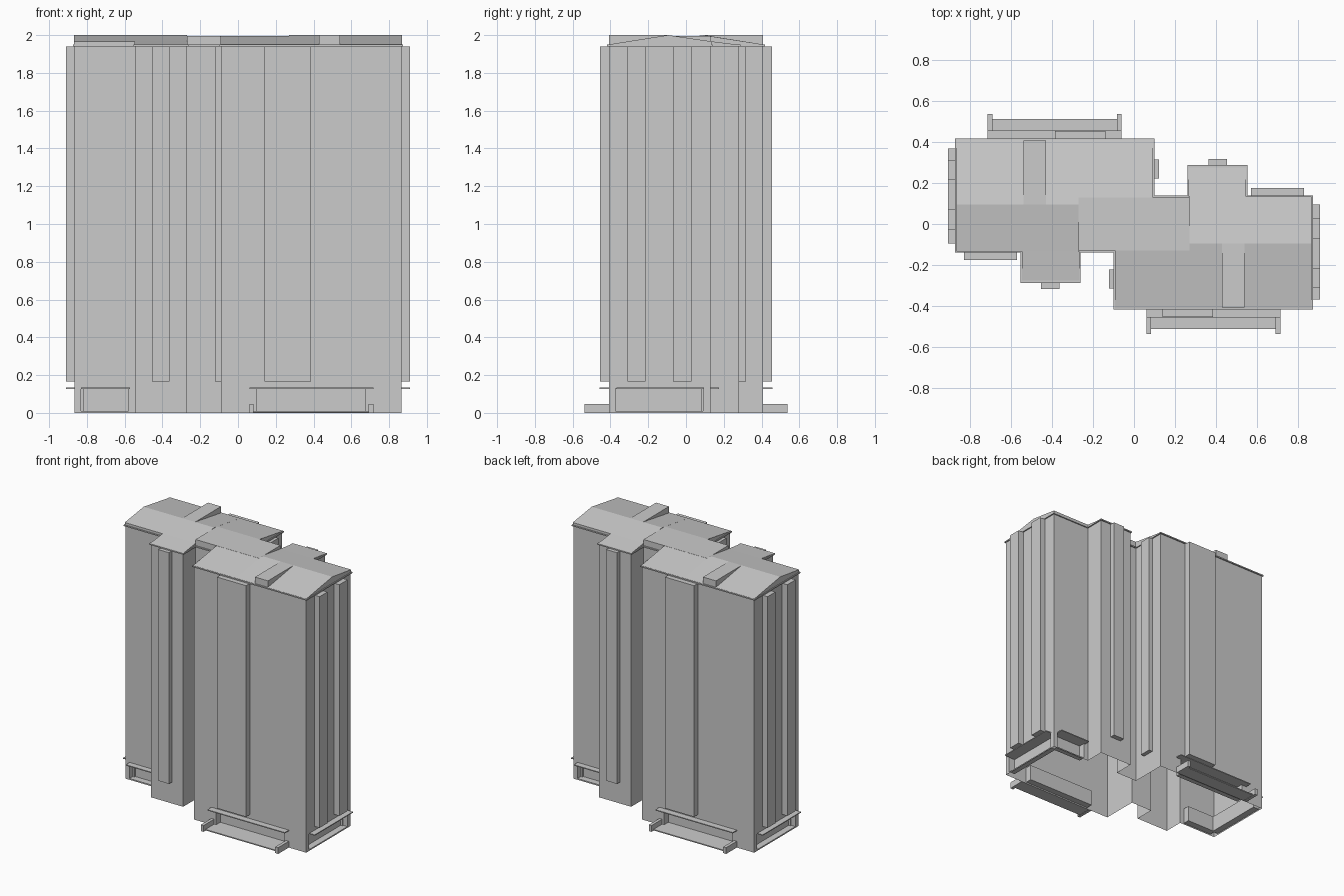
import bpy
from mathutils import Vector

if "Cube" in bpy.data.objects:
    bpy.data.objects.remove(bpy.data.objects["Cube"])

TOP = 1.94


def add_mesh(name, verts, faces):
    me = bpy.data.meshes.new(name)
    me.from_pydata([tuple(v) for v in verts], [], faces)
    me.update()
    ob = bpy.data.objects.new(name, me)
    bpy.context.collection.objects.link(ob)
    return ob


def add_pair(name, verts, faces):
    # the plan has half-turn symmetry, so each part appears twice
    add_mesh(name + "_east", verts, faces)
    add_mesh(name + "_west", [(-v[0], -v[1], v[2]) for v in verts], faces)


def prism_data(bottom, top):
    n = len(bottom)
    faces = [tuple(reversed(range(n))), tuple(range(n, 2 * n))]
    faces += [(i, (i + 1) % n, n + (i + 1) % n, n + i) for i in range(n)]
    return list(bottom) + list(top), faces


def box_data(x0, x1, y0, y1, z0, z1):
    p = [(x0, y0), (x1, y0), (x1, y1), (x0, y1)]
    return prism_data([(x, y, z0) for x, y in p], [(x, y, z1) for x, y in p])


def box(name, *dims):
    add_pair(name, *box_data(*dims))


def roof(name, x0, x1, profile):
    # profile in y, z swept along x
    add_pair(name, *prism_data([(x0, y, z) for y, z in profile],
                               [(x1, y, z) for y, z in profile]))


# Plan outline: one half, then its half-turn copy
half = [(-.09, -.408), (.865, -.408), (.865, .13), (.545, .13),
        (.545, .28), (.27, .28), (.27, .13), (.09, .13)]
plan = half + [(-x, -y) for x, y in half]

# Outer walls, open underneath, with recessed ground floor glazing
openings = {0: (.19, .765), 1: (.035, .498), 2: (.035, .285)}
verts, faces = [], []


def quad(*pts):
    faces.append(tuple(range(len(verts), len(verts) + 4)))
    verts.extend(pts)


for i in range(8):
    a, b = Vector(plan[i]), Vector(plan[i + 1])
    d = (b - a).normalized()
    inward = Vector((-d.y, d.x))
    length = (b - a).length

    def pt(s, z, depth=0):
        p = a + d * s + inward * depth
        return (p.x, p.y, z)

    def panel(s0, s1, z0, z1, depth=0):
        quad(pt(s0, z0, depth), pt(s1, z0, depth), pt(s1, z1, depth), pt(s0, z1, depth))

    if i not in openings:
        panel(0, length, 0, TOP)
        continue
    s0, s1 = openings[i]
    z0, z1, r = .01, .13, .05
    panel(0, s0, 0, TOP)
    panel(s1, length, 0, TOP)
    panel(s0, s1, 0, z0)
    panel(s0, s1, z1, TOP)
    panel(s0, s1, z0, z1, r)
    quad(pt(s0, z0), pt(s1, z0), pt(s1, z0, r), pt(s0, z0, r))
    quad(pt(s0, z1, r), pt(s1, z1, r), pt(s1, z1), pt(s0, z1))
    quad(pt(s0, z0), pt(s0, z0, r), pt(s0, z1, r), pt(s0, z1))
    quad(pt(s1, z0, r), pt(s1, z0), pt(s1, z1), pt(s1, z1, r))
add_pair("tower_walls", verts, faces)

# Cornice slab: plan outline pushed outwards
n, e = len(plan), .009
rim = []
for i in range(n):
    p, c, q = (Vector(plan[j % n]) for j in (i - 1, i, i + 1))
    d1, d2 = (c - p).normalized(), (q - c).normalized()
    rim.append(c + e * (Vector((d1.y, -d1.x)) + Vector((d2.y, -d2.x))))
add_mesh("cornice", *prism_data([(p.x, p.y, TOP) for p in rim],
                                [(p.x, p.y, TOP + .009) for p in rim]))

# Pitched roofs, stair core and roof dormers
R, E, RY = 2.0, 1.95, -.096
roof("main_roof", .27, .868, [(-.412, TOP), (.134, TOP), (.134, 1.967), (RY, R), (-.412, E)])
roof("wing_roof", .267, .548, [(.134, TOP), (.284, TOP), (.284, E - .002), (.134, 1.967)])
roof("end_roof", -.093, .27, [(-.412, TOP), (-.13, TOP), (-.13, 1.994), (-.412, E)])
add_mesh("core_roof", *box_data(-.27, .27, -.13, .13, TOP, 1.995))
box("roof_dormer", .43, .54, -.408, RY, TOP, R)

# Full-height bays
B = .165
box("front_bay", .14, .387, -.455, -.408, B, TOP)
for y0, y1 in ((-.31, -.215), (-.07, .03)):
    box("side_bay", .865, .91, y0, y1, B, TOP)
box("inner_bay", -.122, -.09, -.315, -.222, B, TOP)
box("wing_bay", .363, .455, .28, .318, B, TOP)

# Entrance canopies
box("front_canopy", .06, .717, -.457, -.408, .127, .134)
box("side_canopy", .865, .91, -.368, .095, .127, .134)
box("rear_canopy", .572, .83, .13, .176, .127, .134)

# Entrance platform and cheek walls
box("platform", .083, .692, -.513, -.408, .002, .01)
box("cheek_wall_a", .06, .083, -.537, -.408, 0, .048)
box("cheek_wall_b", .692, .717, -.537, -.408, 0, .048)
